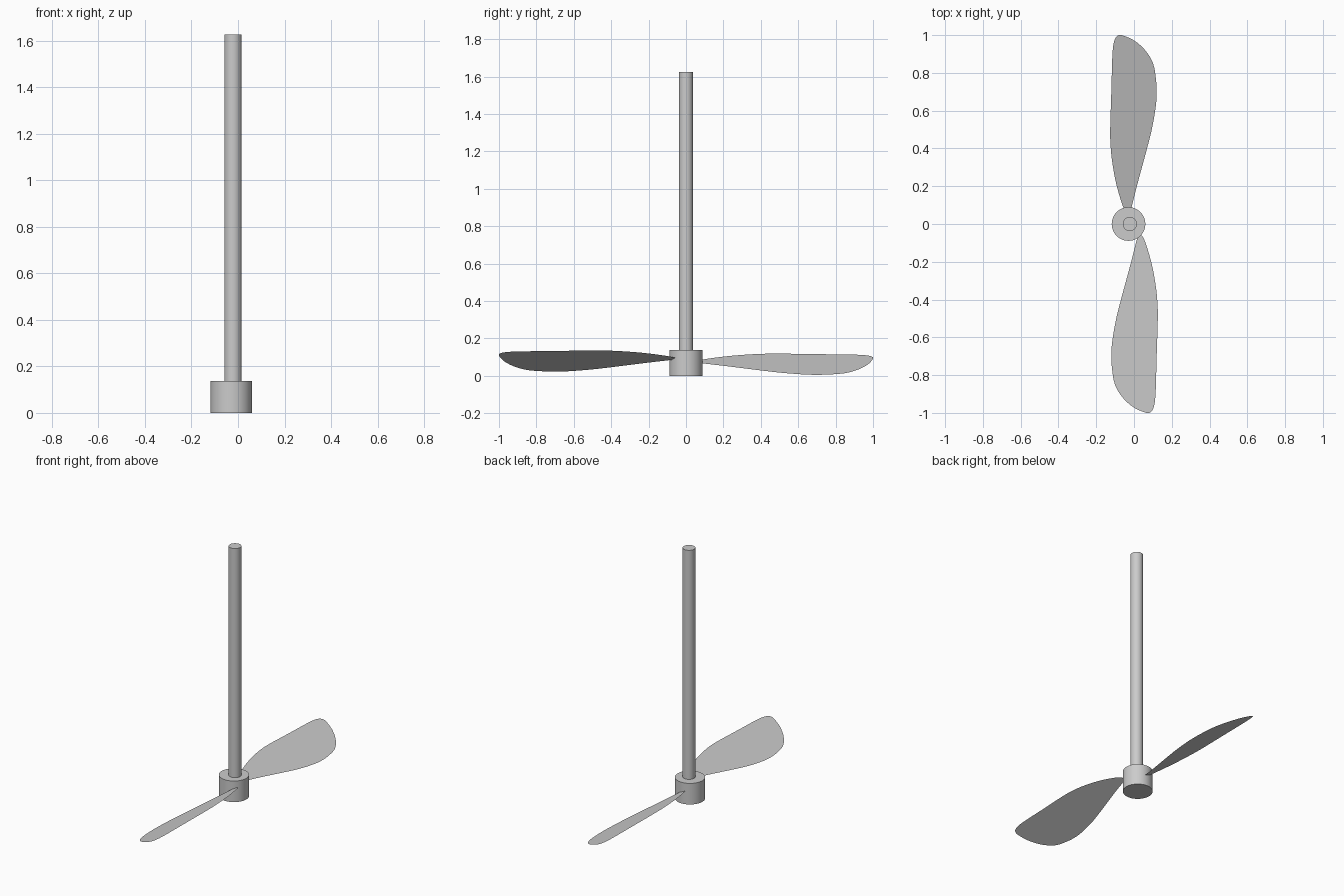
import bpy, bmesh, math

if "Cube" in bpy.data.objects:
    bpy.data.objects.remove(bpy.data.objects["Cube"])

# Blade outline in plan (x, y): up the bulging edge, round the tip, down the straight edge
OUTLINE = [(-0.022, 0.06), (-0.010, 0.10), (0.015, 0.20), (0.042, 0.30), (0.069, 0.40),
           (0.094, 0.50), (0.112, 0.60), (0.120, 0.68), (0.117, 0.76), (0.101, 0.85),
           (0.059, 0.92), (0.003, 0.97), (-0.050, 0.995), (-0.080, 1.0), (-0.098, 0.985),
           (-0.109, 0.95), (-0.115, 0.88), (-0.120, 0.70), (-0.126, 0.50), (-0.123, 0.40),
           (-0.111, 0.30), (-0.091, 0.20), (-0.061, 0.10), (-0.042, 0.06)]
PITCH = -0.46  # height change per unit of x


def smooth(points, steps=4):
    """Catmull-Rom curve through an open list of points."""
    result = []
    for i in range(len(points) - 1):
        p0, p1 = points[max(i - 1, 0)], points[i]
        p2, p3 = points[i + 1], points[min(i + 2, len(points) - 1)]
        for s in range(steps):
            t = s / steps
            result.append(tuple(
                0.5 * (2 * b + (c - a) * t + (2 * a - 5 * b + 4 * c - d) * t * t
                       + (3 * b - a - 3 * c + d) * t ** 3)
                for a, b, c, d in zip(p0, p1, p2, p3)))
    return result + [points[-1]]


def cylinder(name, x, radius, z0, z1):
    bpy.ops.mesh.primitive_cylinder_add(vertices=48, radius=radius, depth=z1 - z0,
                                        location=(x, 0, (z0 + z1) / 2))
    obj = bpy.context.object
    obj.name = name
    bpy.ops.object.shade_smooth_by_angle(angle=math.radians(40))


def blade(name, turn, z):
    bm = bmesh.new()
    bm.faces.new([bm.verts.new((x, y, PITCH * x)) for x, y in smooth(OUTLINE)])
    mesh = bpy.data.meshes.new(name)
    bm.to_mesh(mesh)
    bm.free()
    obj = bpy.data.objects.new(name, mesh)
    obj.location.z = z
    obj.rotation_euler.z = turn
    bpy.context.collection.objects.link(obj)


# Hub and drive shaft
cylinder("hub", -0.029, 0.089, 0, 0.137)
cylinder("shaft", -0.0215, 0.0375, 0.05, 1.626)

# Two thin flat pitched blades, opposite each other
blade("blade_back", 0, 0.061)
blade("blade_front", math.pi, 0.078)
